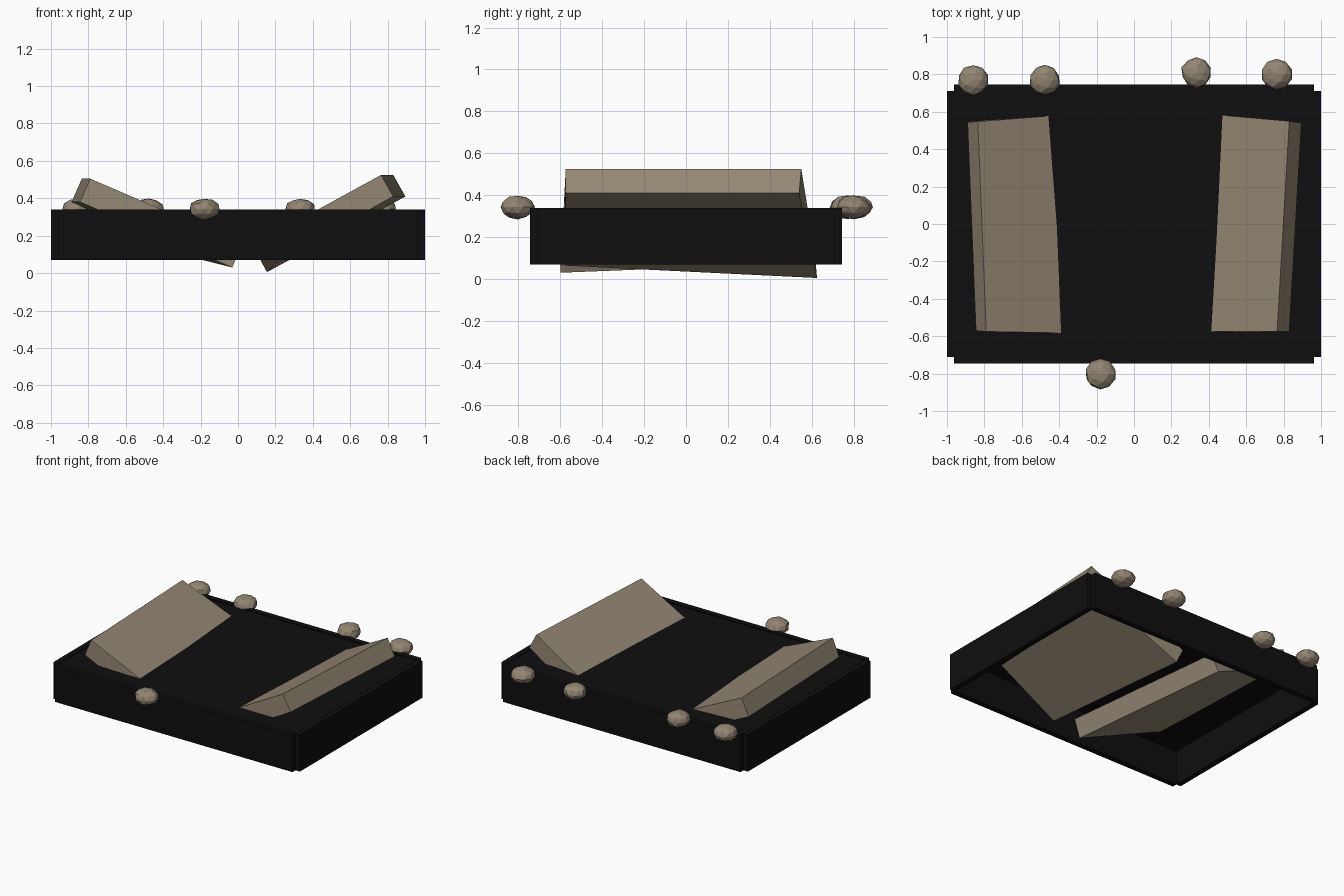
import bpy, bmesh, random
from mathutils import Vector

if "Cube" in bpy.data.objects:
    bpy.data.objects.remove(bpy.data.objects["Cube"])

random.seed(4)


def material(name, rgb):
    m = bpy.data.materials.new(name)
    m.diffuse_color = (*rgb, 1)
    m.use_nodes = True
    m.node_tree.nodes["Principled BSDF"].inputs["Base Color"].default_value = m.diffuse_color
    return m


BLACK = material("charred black", (0.0045, 0.0045, 0.0045))
STONE = material("dusty stone", (0.29, 0.24, 0.17))


def add_object(name, bm, mat):
    bmesh.ops.recalc_face_normals(bm, faces=bm.faces)
    me = bpy.data.meshes.new(name)
    bm.to_mesh(me)
    bm.free()
    me.materials.append(mat)
    ob = bpy.data.objects.new(name, me)
    bpy.context.collection.objects.link(ob)
    return ob


def box(name, lo, hi, mat):
    bm = bmesh.new()
    bmesh.ops.create_cube(bm, size=1)
    lo, hi = Vector(lo), Vector(hi)
    for v in bm.verts:
        v.co = Vector([(lo[i] + hi[i]) / 2 + v.co[i] * (hi[i] - lo[i]) for i in range(3)])
    return add_object(name, bm, mat)


def slab(name, front, back):
    """Uneven slab lofted between a front and a back quad."""
    bm = bmesh.new()
    f = [bm.verts.new(p) for p in front]
    b = [bm.verts.new(p) for p in back]
    bm.faces.new(f)
    bm.faces.new(b[::-1])
    for i in range(4):
        j = (i + 1) % 4
        bm.faces.new((f[i], f[j], b[j], b[i]))
    return add_object(name, bm, STONE)


def pebble(name, x, y):
    bm = bmesh.new()
    bmesh.ops.create_icosphere(bm, subdivisions=2, radius=0.083)
    for v in bm.verts:
        k = random.uniform(0.94, 1.03)
        v.co = Vector((x + v.co.x * k, y + v.co.y * k, 0.343 + v.co.z * k * 0.69))
    return add_object(name, bm, STONE)


# Frame boards: corners step in where long and short boards meet
Z0, Z1 = 0.07, 0.34
for s, end in ((-1, "front"), (1, "back")):
    ys = sorted((s * 0.705, s * 0.745))
    box(end + "_board", (-0.963, ys[0], Z0), (0.963, ys[1], Z1), BLACK)
for s, end in ((-1, "left"), (1, "right")):
    xs = sorted((s * 0.96, s * 1.0))
    box(end + "_board", (xs[0], -0.71, Z0), (xs[1], 0.71, Z1), BLACK)

# Bed surface just under the rim
box("bed_surface", (-0.962, -0.707, 0.32), (0.962, 0.707, 0.332), BLACK)

# Two leaning slabs sunk through the bed
slab("left_slab",
     [(-.79, -.575, .505), (-.845, -.57, .38), (-.03, -.6, .03), (.02, -.59, .155)],
     [(-.835, .548, .505), (-.89, .545, .38), (-.22, .61, .078), (-.17, .60, .20)])
slab("right_slab",
     [(.765, -.575, .525), (.83, -.575, .41), (.21, -.58, .064), (.145, -.575, .185)],
     [(.83, .55, .525), (.895, .54, .41), (.155, .625, .005), (.09, .615, .125)])

# Stones on the rim
for i, (x, y) in enumerate([(-.86, .77), (-.477, .77), (.335, .81), (.763, .80), (-.18, -.803)]):
    pebble(f"rim_stone_{i + 1}", x, y)
